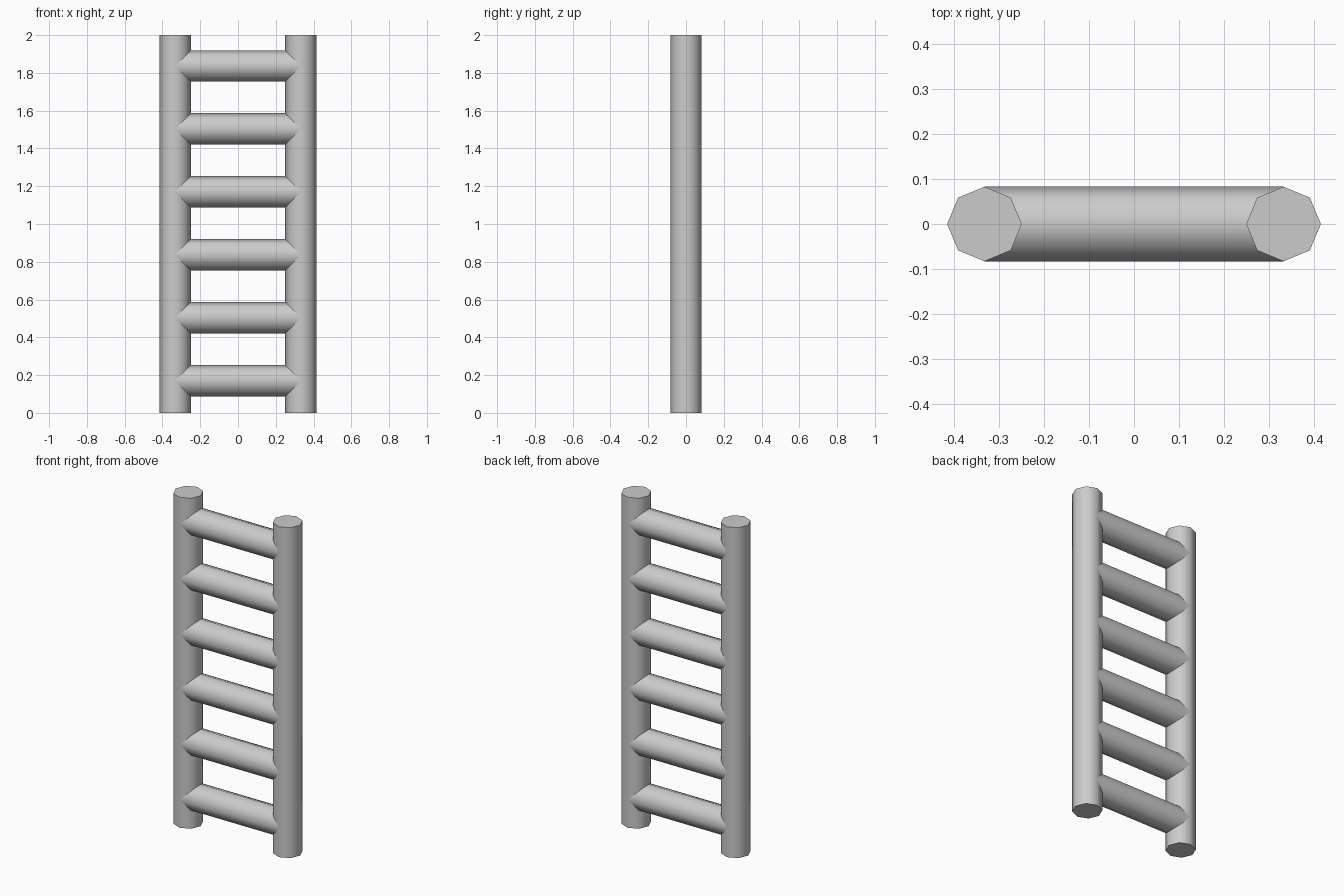
import bpy
import math

if "Cube" in bpy.data.objects:
    bpy.data.objects.remove(bpy.data.objects["Cube"], do_unlink=True)

RADIUS = 0.083
RAIL_X = 0.333
RUNGS = 6

# Single grey material
grey = bpy.data.materials.new("light_grey")
grey.use_nodes = True
colour = (0.6, 0.6, 0.6, 1)
grey.diffuse_color = colour
grey.node_tree.nodes["Principled BSDF"].inputs["Base Color"].default_value = colour


def pole(name, length, location, rotation=(0, 0, 0)):
    """Eight-sided pole with smooth sides and flat ends."""
    bpy.ops.mesh.primitive_cylinder_add(
        vertices=8, radius=RADIUS, depth=length, location=location, rotation=rotation)
    ob = bpy.context.object
    ob.name = name
    ob.data.materials.append(grey)
    bpy.ops.object.shade_smooth_by_angle(angle=math.radians(60))
    return ob


# Upright rails
for side, sign in (("left", 1), ("right", -1)):
    pole(side + "_rail", 2, (sign * RAIL_X, 0, 1))

# Rungs, running between the rail centres
for i in range(RUNGS):
    z = 0.17 + i / 3
    pole(f"rung_{i + 1}", 2 * RAIL_X, (0, 0, z), (0, math.pi / 2, 0))
